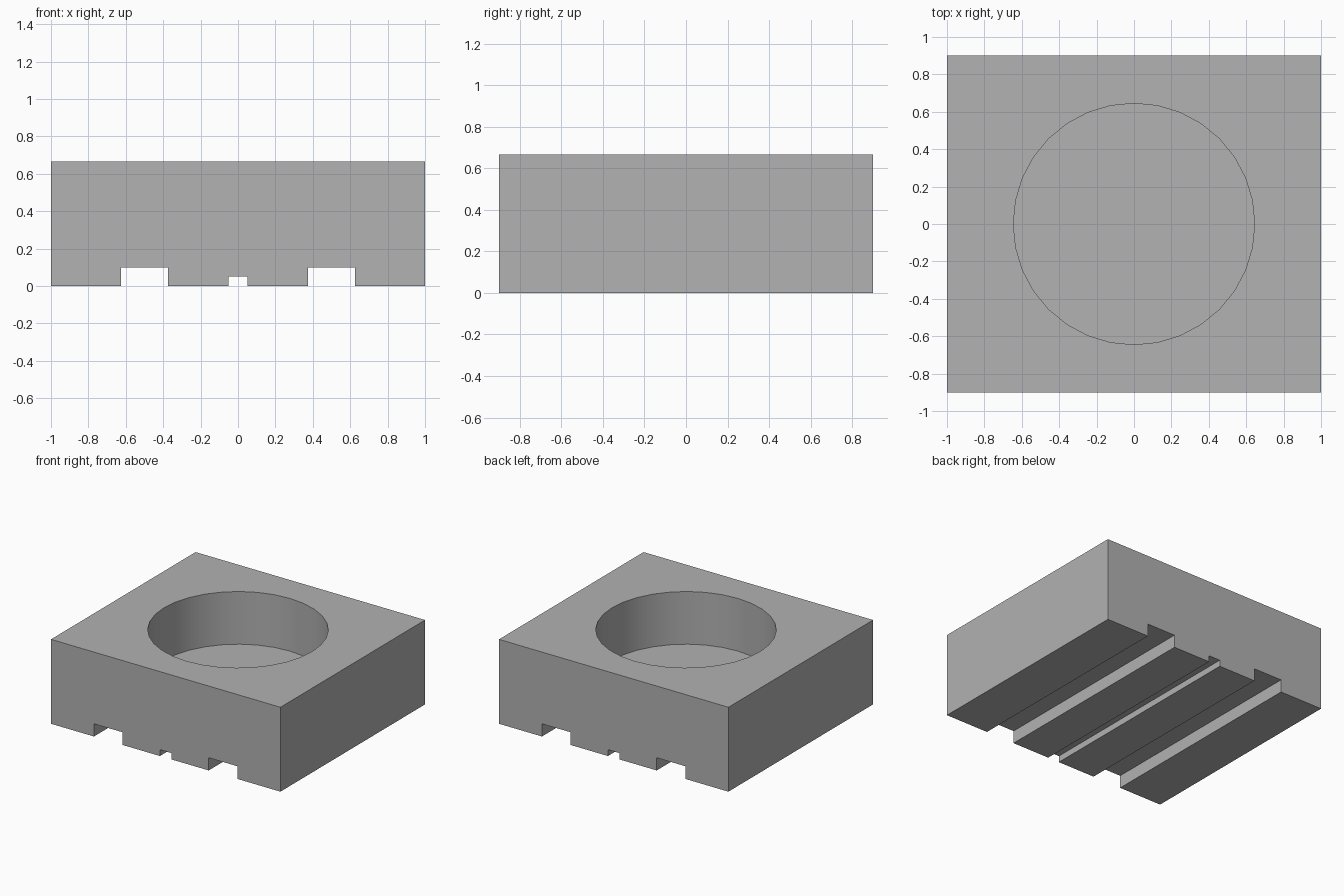
import bpy
import bmesh
import math

cube = bpy.data.objects.get("Cube")
if cube:
    bpy.data.objects.remove(cube, do_unlink=True)

HEIGHT, DEPTH = 0.665, 1.8
WELL_RADIUS, WELL_FLOOR = 0.645, 0.25

# Grey material
grey = bpy.data.materials.new("plain_grey")
grey.use_nodes = True
colour = (0.445, 0.445, 0.445, 1.0)
grey.diffuse_color = colour
grey.node_tree.nodes["Principled BSDF"].inputs["Base Color"].default_value = colour


def make_object(name, bm):
    bmesh.ops.recalc_face_normals(bm, faces=bm.faces)
    mesh = bpy.data.meshes.new(name)
    bm.to_mesh(mesh)
    bm.free()
    mesh.materials.append(grey)
    obj = bpy.data.objects.new(name, mesh)
    bpy.context.collection.objects.link(obj)
    return obj


# Block: half of the grooved front profile, mirrored and extruded to the back
half = [(0.05, 0.05), (0.05, 0), (0.375, 0), (0.375, 0.1),
        (0.625, 0.1), (0.625, 0), (1, 0), (1, HEIGHT)]
profile = half + [(-x, z) for x, z in reversed(half)]
bm = bmesh.new()
front = bm.faces.new([bm.verts.new((x, -DEPTH / 2, z)) for x, z in profile])
back = bmesh.ops.extrude_face_region(bm, geom=[front])["geom"]
bmesh.ops.translate(bm, vec=(0, DEPTH, 0),
                    verts=[v for v in back if isinstance(v, bmesh.types.BMVert)])
block = make_object("grooved_block", bm)

# Cutter for the round well
bm = bmesh.new()
bmesh.ops.create_cone(bm, cap_ends=True, segments=32, radius1=WELL_RADIUS,
                      radius2=WELL_RADIUS, depth=1)
bmesh.ops.translate(bm, vec=(0, 0, WELL_FLOOR + 0.5), verts=bm.verts)
cutter = make_object("well_cutter", bm)
cutter.hide_render = True

# Cut the well, then discard the cutter
bpy.ops.object.select_all(action="DESELECT")
block.select_set(True)
bpy.context.view_layer.objects.active = block
cut = block.modifiers.new("well", "BOOLEAN")
cut.operation = "DIFFERENCE"
cut.solver = "EXACT"
cut.object = cutter
bpy.ops.object.modifier_apply(modifier=cut.name)
bpy.data.objects.remove(cutter, do_unlink=True)

# Smooth well wall, crisp block edges
bpy.ops.object.shade_smooth_by_angle(angle=math.radians(30))
